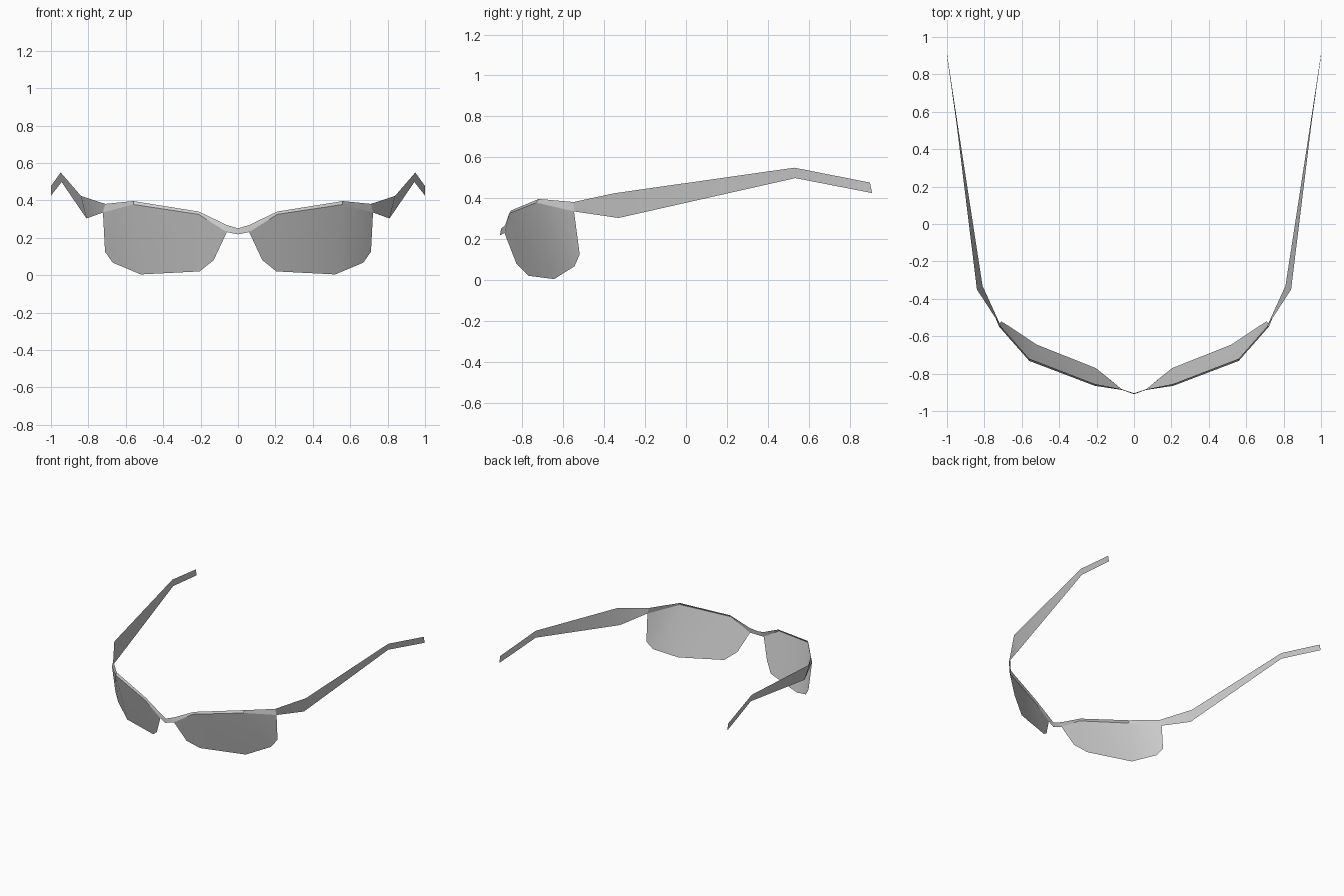
import bpy
import math

cube = bpy.data.objects.get("Cube")
if cube:
    bpy.data.objects.remove(cube, do_unlink=True)

grey = bpy.data.materials.new("light_grey")
grey.use_nodes = True
grey.diffuse_color = (0.6, 0.6, 0.6, 1)
grey.node_tree.nodes["Principled BSDF"].inputs["Base Color"].default_value = (0.6, 0.6, 0.6, 1)


def sheet(name, verts, faces, angle):
    """Thin one-sided sheet for the left half, mirrored to the right."""
    mesh = bpy.data.meshes.new(name)
    mesh.from_pydata(verts, [], faces)
    mesh.materials.append(grey)
    obj = bpy.data.objects.new(name, mesh)
    bpy.context.collection.objects.link(obj)
    bpy.ops.object.select_all(action='DESELECT')
    obj.select_set(True)
    bpy.context.view_layer.objects.active = obj
    bpy.ops.object.shade_smooth_by_angle(angle=math.radians(angle))
    mirror = obj.modifiers.new("mirror", 'MIRROR')
    mirror.use_clip = True
    return obj


def ribbon(name, top, bottom, angle=35):
    n = len(top)
    faces = [(i, n + i, n + i + 1, i + 1) for i in range(n - 1)]
    return sheet(name, top + bottom, faces, angle)


# Bridge and brow rim, from the nose outwards
rim_top = [(0, -0.905, 0.25), (0.06, -0.885, 0.268), (0.21, -0.855, 0.34),
           (0.56, -0.72, 0.396), (0.71, -0.55, 0.381)]
rim_bottom = [(0, -0.91, 0.218), (0.06, -0.888, 0.23), (0.21, -0.865, 0.325),
              (0.56, -0.732, 0.378), (0.722, -0.548, 0.335)]
ribbon("brow_rim", rim_top, rim_bottom)

# Temple arms, from the hinge to the ear tip
arm_top = [rim_top[-1], (0.84, -0.35, 0.424), (0.948, 0.53, 0.549), (1, 0.9, 0.476)]
arm_bottom = [rim_bottom[-1], (0.81, -0.33, 0.303), (0.943, 0.535, 0.498), (1, 0.91, 0.425)]
ribbon("temple_arms", arm_top, arm_bottom)

# Lenses hang from the lower edge of the rim
lens_edge = rim_bottom[1:] + [(0.711, -0.52, 0.125), (0.67, -0.545, 0.067),
                              (0.52, -0.645, 0.004), (0.205, -0.77, 0.02),
                              (0.13, -0.83, 0.08)]
lens_faces = [(0, 8, 7, 1), (1, 7, 6, 2), (2, 6, 5), (2, 5, 4), (2, 4, 3)]
sheet("lenses", lens_edge, lens_faces, 60)
